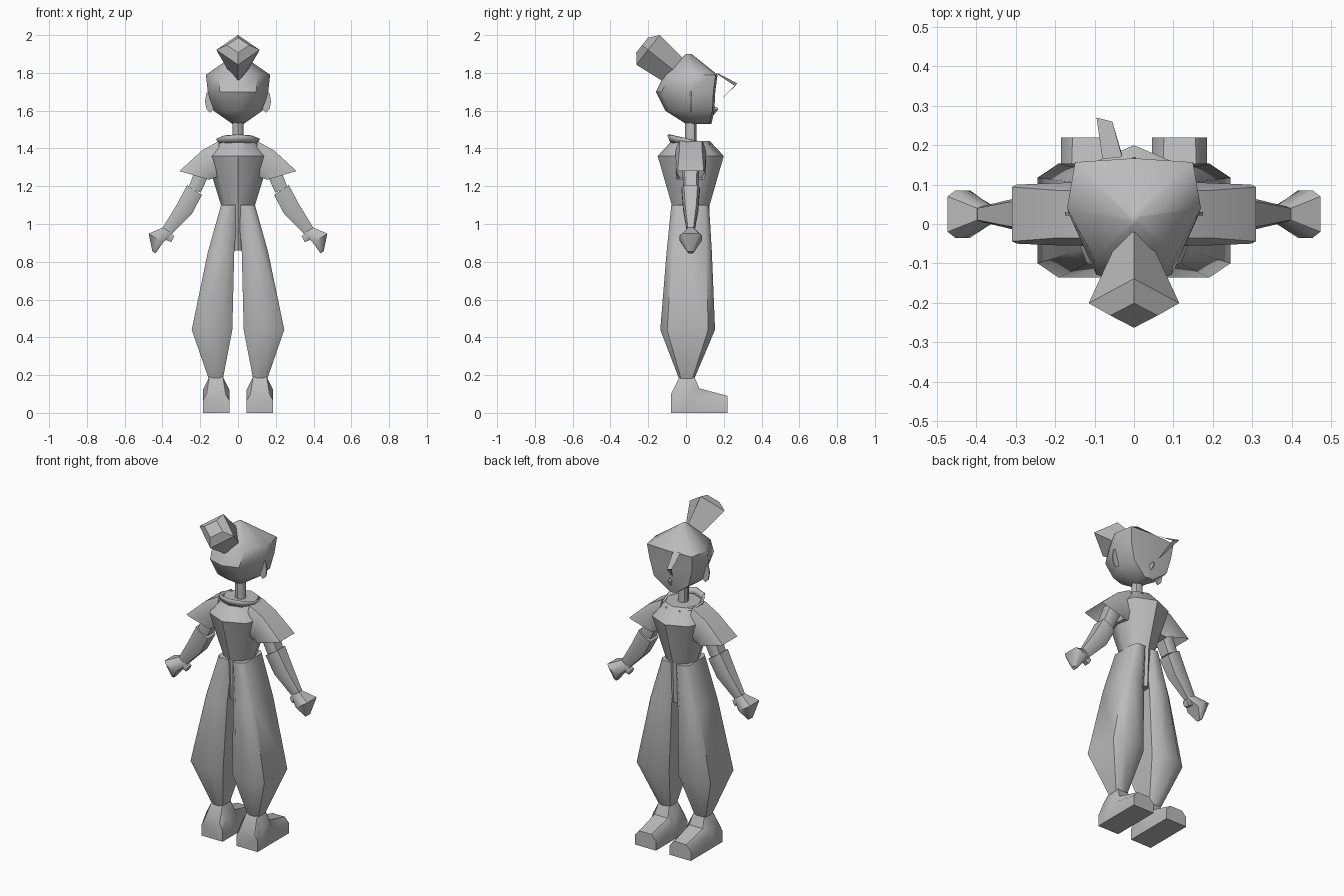
import bpy, bmesh, math

cube = bpy.data.objects.get("Cube")
if cube:
    bpy.data.objects.remove(cube, do_unlink=True)

colour = (0.5, 0.5, 0.5, 1)
grey = bpy.data.materials.new("plain_grey")
grey.use_nodes = True
grey.diffuse_color = colour
grey.node_tree.nodes["Principled BSDF"].inputs["Base Color"].default_value = colour


def loft(name, rings, side=1, start_cap=True, end_cap=True, closed=True):
    """Skin a list of point rings; a side of -1 mirrors the part across x."""
    bm = bmesh.new()
    rows = [[bm.verts.new((side * x, y, z)) for x, y, z in ring] for ring in rings]
    count = len(rows[0])
    for lower, upper in zip(rows, rows[1:]):
        for i in range(count if closed else count - 1):
            j = (i + 1) % count
            bm.faces.new((lower[i], lower[j], upper[j], upper[i]))
    if start_cap:
        bm.faces.new(rows[0])
    if end_cap:
        bm.faces.new(rows[-1])
    bmesh.ops.recalc_face_normals(bm, faces=bm.faces)
    mesh = bpy.data.meshes.new(name)
    bm.to_mesh(mesh)
    bm.free()
    mesh.materials.append(grey)
    obj = bpy.data.objects.new(name, mesh)
    bpy.context.collection.objects.link(obj)
    bpy.ops.object.select_all(action='DESELECT')
    obj.select_set(True)
    bpy.context.view_layer.objects.active = obj
    bpy.ops.object.shade_smooth_by_angle(angle=math.radians(45))
    return obj


def oval(z, width, depth, centre=0.025, sides=8):
    """Horizontal ellipse given by its half width and half depth."""
    angles = [i * math.tau / sides for i in range(sides)]
    return [(width * math.cos(a), centre + depth * math.sin(a), z) for a in angles]


def slab(inner, outer, depth, centre=0.025, bevel=0.25):
    """Rectangle with cut corners, from the inner to the outer (x, z) point."""
    near, far = bevel, 1 - bevel
    corners = [(near, -1), (far, -1), (1, near - 1), (1, 1 - near),
               (far, 1), (near, 1), (0, 1 - near), (0, near - 1)]
    return [(inner[0] + u * (outer[0] - inner[0]), centre + v * depth,
             inner[1] + u * (outer[1] - inner[1])) for u, v in corners]


def limb(name, stations, side):
    """Slabs set square to the line from the first to the last station."""
    dx = stations[-1][0] - stations[0][0]
    dz = stations[-1][1] - stations[0][1]
    length = math.hypot(dx, dz)
    across_x, across_z = -dz / length, dx / length
    rings = []
    for x, z, width, depth in stations:
        step_x, step_z = width * across_x, width * across_z
        rings.append(slab((x - step_x, z - step_z), (x + step_x, z + step_z), depth))
    loft(name, rings, side)


def head_ring(z, width, back, front):
    """Rounded behind, nearly flat across the face."""
    span = front - back
    half = [(0.6 * width, back + 0.1 * span), (width, back + 0.55 * span),
            (0.88 * width, front - 0.01)]
    mirrored = [(-x, y) for x, y in reversed(half)]
    return [(x, y, z) for x, y in [(0, back), *half, (0, front), *mirrored]]


def shoe_ring(y, height, top, centre=0.116, sole=0.07):
    """Upright sides that lean in to the top half width."""
    half = [(sole, 0), (sole, 0.65 * height), (top, height)]
    mirrored = [(-x, z) for x, z in reversed(half)]
    return [(centre + x, y, z) for x, z in half + mirrored]


# Head, neck and nose
loft("head", [head_ring(1.53, 0.03, 0, 0.135), head_ring(1.6, 0.13, -0.11, 0.15),
              head_ring(1.7, 0.16, -0.16, 0.155), head_ring(1.79, 0.17, -0.115, 0.167),
              head_ring(1.9, 0.01, 0, 0.03)])
loft("neck", [oval(z, 0.03, 0.03) for z in (1.4, 1.55)])
nose = loft("nose", [oval(0, 0.016, 0.025, 0, 4), oval(0.025, 0.004, 0.004, -0.01, 4)])
nose.location = (0, 0.145, 1.6)
nose.rotation_euler.x = -math.pi / 2

# Four-sided topknot leaning back from the crown
topknot = loft("topknot", [oval(0, 0.05, 0.08, 0, 4), oval(0.18, 0.115, 0.1, 0, 4),
                           oval(0.22, 0.06, 0.05, 0, 4)])
topknot.location = (0, -0.06, 1.81)
topknot.rotation_euler.x = 0.9

# Loose strand of hair, bent in front of the face
loft("hair_strand", [[(-0.08, 0.165, 1.8), (-0.03, 0.17, 1.79)],
                     [(-0.095, 0.27, 1.745), (-0.055, 0.26, 1.73)],
                     [(-0.035, 0.175, 1.65), (-0.03, 0.175, 1.65)]],
     start_cap=False, end_cap=False, closed=False)

# Torso, and hips filling the space between the legs
loft("torso", [oval(1.1, 0.09, 0.1), oval(1.36, 0.17, 0.175), oval(1.44, 0.1, 0.1)])
loft("hips", [oval(1.1, 0.09, 0.1), oval(0.86, 0.045, 0.09)])

# Standing collar, high behind and open at the front
sweep = [math.radians(a) for a in range(-160, 161, 40)]
collar = loft("collar", [
    [(size * math.sin(a), 0.02 - size * math.cos(a), base + rise * math.cos(a)) for a in sweep]
    for size, base, rise in ((0.095, 1.425, 0.01), (0.11, 1.45, 0.025))],
    start_cap=False, end_cap=False, closed=False)
collar.modifiers.new("thickness", 'SOLIDIFY').thickness = 0.01

for side, word in ((1, "left"), (-1, "right")):
    # Baggy trouser leg, gathered at the ankle
    loft(word + "_trouser_leg", [
        slab((inner, z), (outer, z), depth, centre=0.02 * z)
        for z, inner, outer, depth in ((1.1, 0, 0.09, 0.1), (0.85, 0.02, 0.16, 0.12),
                                       (0.44, 0.03, 0.245, 0.145), (0.18, 0.08, 0.155, 0.04))],
         side)

    # Shoe, from heel to toe
    loft(word + "_shoe", [shoe_ring(-0.08, 0.1, 0.05), shoe_ring(-0.035, 0.19, 0.036),
                          shoe_ring(0.045, 0.19, 0.036), shoe_ring(0.07, 0.13, 0.045),
                          shoe_ring(0.22, 0.09, 0.04)], side)

    # Short flared sleeve, open below
    loft(word + "_sleeve", [slab((0.1, 1.25), (0.1, 1.44), 0.08),
                            slab((0.14, 1.24), (0.19, 1.39), 0.08),
                            slab((0.155, 1.235), (0.31, 1.28), 0.075, bevel=0.08)],
         side, end_cap=False)

    # Arm, wrapped forearm, hand and thumb
    limb(word + "_upper_arm", [(0.17, 1.32, 0.04, 0.045), (0.23, 1.18, 0.035, 0.04)], side)
    limb(word + "_forearm", [(0.23, 1.18, 0.047, 0.048), (0.283, 1.08, 0.047, 0.04),
                             (0.373, 0.965, 0.03, 0.02)], side)
    limb(word + "_hand", [(0.373, 0.965, 0.03, 0.02), (0.435, 0.925, 0.045, 0.06),
                          (0.445, 0.85, 0.01, 0.015)], side)
    limb(word + "_thumb", [(0.4, 0.95, 0.025, 0.02), (0.345, 0.92, 0.018, 0.018)], side)

    # Thin oval ear
    ear = loft(word + "_ear", [oval(z, 0.027, 0.06, 0) for z in (0, 0.008)])
    ear.location = (side * 0.148, 0.03, 1.65)
    ear.rotation_euler.x = math.pi / 2
